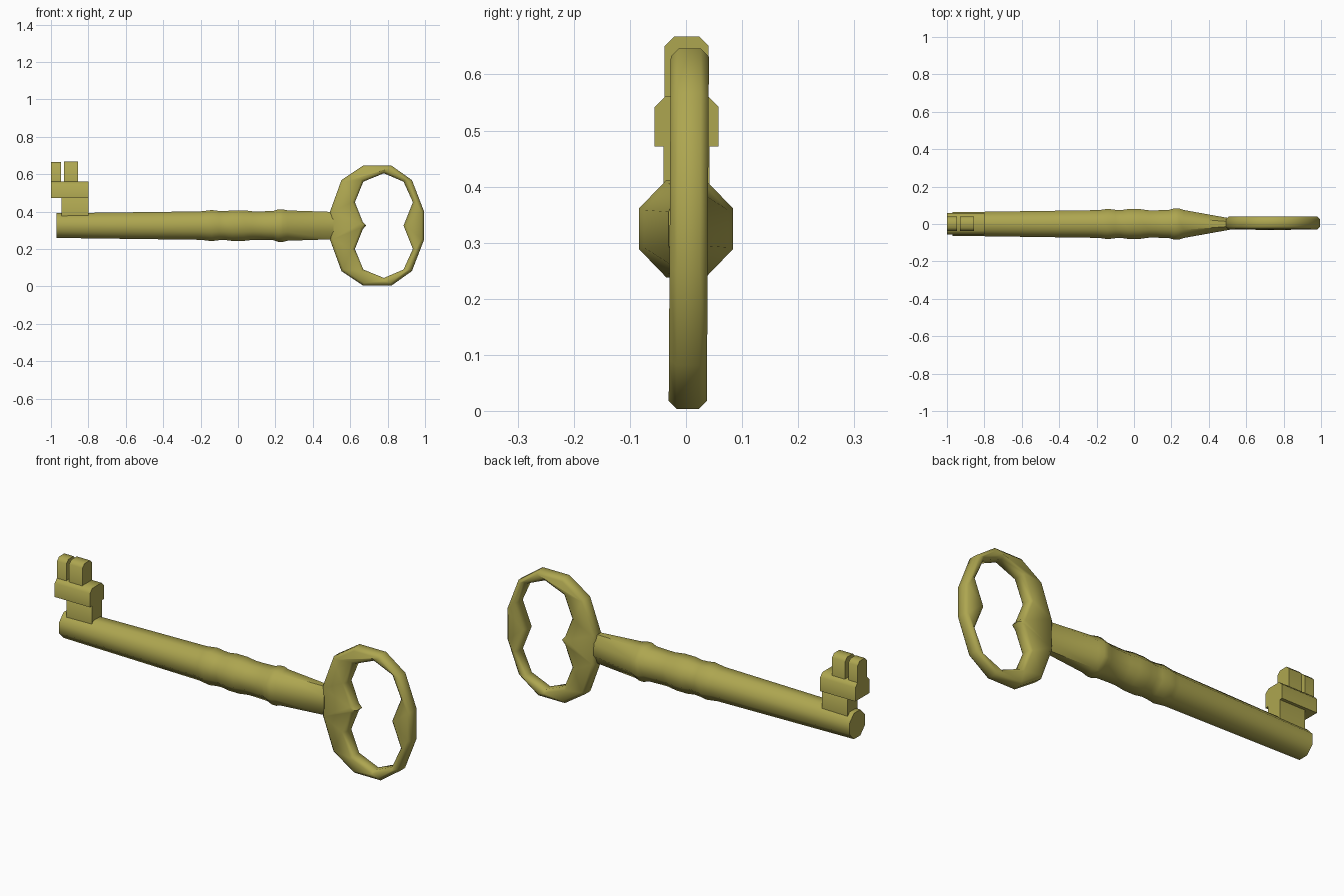
import bpy, bmesh, math

if "Cube" in bpy.data.objects:
    bpy.data.objects.remove(bpy.data.objects["Cube"])

mat = bpy.data.materials.new("old_brass")
mat.diffuse_color = (0.42, 0.38, 0.08, 1)
mat.use_nodes = True
mat.node_tree.nodes["Principled BSDF"].inputs["Base Color"].default_value = mat.diffuse_color


def finish(ob):
    ob.data.materials.clear()
    ob.data.materials.append(mat)
    bpy.ops.object.select_all(action='DESELECT')
    ob.select_set(True)
    bpy.context.view_layer.objects.active = ob
    bpy.ops.object.shade_smooth_by_angle(angle=math.radians(50))


def loft(name, rings):
    """Skin a list of equal-length vertex rings and cap both ends."""
    bm = bmesh.new()
    vs = [[bm.verts.new(p) for p in ring] for ring in rings]
    n = len(rings[0])
    for a, b in zip(vs, vs[1:]):
        for i in range(n):
            j = (i + 1) % n
            bm.faces.new((a[i], a[j], b[j], b[i]))
    bm.faces.new(vs[0])
    bm.faces.new(vs[-1])
    bmesh.ops.recalc_face_normals(bm, faces=bm.faces)
    me = bpy.data.meshes.new(name)
    bm.to_mesh(me)
    bm.free()
    ob = bpy.data.objects.new(name, me)
    bpy.context.collection.objects.link(ob)
    finish(ob)


# Octagonal shaft with turned collars: x, half width in y, half height in z
MID = 0.325
profile = [(-0.97, 0.063, 0.066), (-0.2, 0.074, 0.076), (-0.175, 0.076, 0.079),
           (-0.14, 0.081, 0.083), (-0.1, 0.076, 0.078), (-0.07, 0.074, 0.077),
           (-0.03, 0.08, 0.082), (0.03, 0.08, 0.082), (0.08, 0.073, 0.076),
           (0.12, 0.073, 0.076), (0.19, 0.076, 0.078), (0.215, 0.084, 0.087),
           (0.24, 0.084, 0.087), (0.265, 0.075, 0.081), (0.51, 0.031, 0.073)]
corner = 1 / math.cos(math.pi / 8)
rings = []
for x, ry, rz in profile:
    ring = []
    for k in range(8):
        a = math.pi / 8 + k * math.pi / 4
        ring.append((x, ry * corner * math.cos(a), MID + rz * corner * math.sin(a)))
    rings.append(ring)
loft("shaft", rings)


# Bit: bars running along x, with chamfered top edges
def bar(name, x0, x1, z0, z1, half, chamfer):
    section = [(-half, z0), (half, z0), (half, z1 - chamfer), (half - chamfer, z1),
               (chamfer - half, z1), (-half, z1 - chamfer)]
    loft(name, [[(x, y + 0.001, z) for y, z in section] for x in (x0, x1)])


bar("bit_stem", -0.945, -0.80, 0.37, 0.49, 0.041, 0.01)
bar("bit_plate", -1.0, -0.80, 0.472, 0.562, 0.057, 0.02)
bar("bit_tooth_outer", -1.0, -0.947, 0.54, 0.665, 0.038, 0.017)
bar("bit_tooth_inner", -0.93, -0.855, 0.54, 0.668, 0.039, 0.017)

# Bow: flat ring with a scalloped opening, upper halves mirrored about the shaft axis
outer_top = [(0.995, 0.075), (0.93, 0.243), (0.82, 0.321), (0.67, 0.321),
             (0.553, 0.243), (0.492, 0.075)]
outer = outer_top + [(x, -z) for x, z in reversed(outer_top)]
inner_top = [(0.935, 0.125), (0.885, 0.235), (0.78, 0.28), (0.67, 0.235),
             (0.625, 0.125), (0.667, 0.02)]
inner = ([(0.885, 0)] + inner_top + [(0.685, 0)]
         + [(x, -z) for x, z in reversed(inner_top)])
cu = bpy.data.curves.new("bow", 'CURVE')
cu.dimensions = '2D'
cu.fill_mode = 'BOTH'
for loop in (outer, inner):
    sp = cu.splines.new('POLY')
    sp.points.add(len(loop) - 1)
    for p, (x, z) in zip(sp.points, loop):
        p.co = (x, z, 0, 1)
    sp.use_cyclic_u = True
cu.extrude = 0.02
cu.bevel_depth = 0.014
cu.bevel_resolution = 0
cu.offset = -0.014
bow = bpy.data.objects.new("bow", cu)
bpy.context.collection.objects.link(bow)
bow.location = (0, 0.005, MID)
bow.rotation_euler = (math.pi / 2 - 0.006, 0, 0)
bpy.context.view_layer.objects.active = bow
bpy.ops.object.select_all(action='DESELECT')
bow.select_set(True)
bpy.ops.object.convert(target='MESH')
bow = bpy.context.view_layer.objects.active
bm = bmesh.new()
bm.from_mesh(bow.data)
bmesh.ops.remove_doubles(bm, verts=bm.verts, dist=0.0005)
bmesh.ops.recalc_face_normals(bm, faces=bm.faces)
bm.to_mesh(bow.data)
bm.free()
finish(bow)
